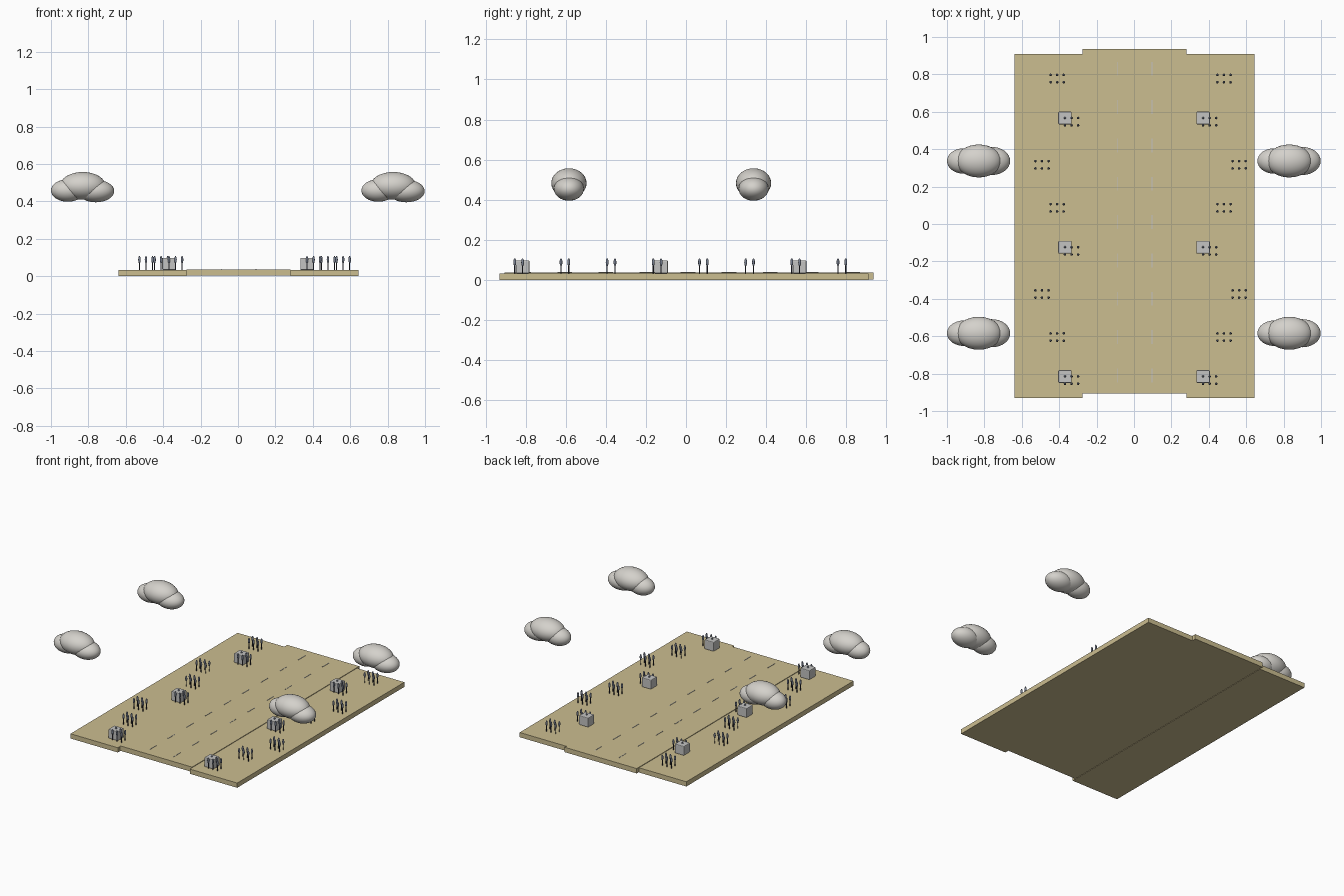
import bpy, bmesh
from mathutils import Matrix, Vector

if "Cube" in bpy.data.objects:
    bpy.data.objects.remove(bpy.data.objects["Cube"])


def material(name, rgb):
    m = bpy.data.materials.new(name)
    m.diffuse_color = (*rgb, 1)
    m.use_nodes = True
    m.node_tree.nodes["Principled BSDF"].inputs["Base Color"].default_value = m.diffuse_color
    return m


SAND = material("sand", (0.60, 0.51, 0.28))
CLOUD = material("cloud_white", (0.66, 0.64, 0.60))
STONE = material("stone_grey", (0.55, 0.55, 0.54))
DASH = material("dash_grey", (0.55, 0.55, 0.54))
STEM = material("dark_stem", (0.04, 0.04, 0.055))
HEAD = material("blue_grey", (0.20, 0.23, 0.30))


def add_box(bm, lo, hi):
    lo, hi = Vector(lo), Vector(hi)
    size = hi - lo
    mat = Matrix.Translation((lo + hi) / 2) @ Matrix.Diagonal((*size, 1))
    bmesh.ops.create_cube(bm, size=1, matrix=mat)


def add_ball(bm, centre, radii, segs, rings, index=0):
    mat = Matrix.Translation(centre) @ Matrix.Diagonal((*radii, 1))
    ret = bmesh.ops.create_uvsphere(bm, u_segments=segs, v_segments=rings, radius=1, matrix=mat)
    for f in {f for v in ret["verts"] for f in v.link_faces}:
        f.material_index = index
        f.smooth = True


def finish(bm, name, *mats):
    me = bpy.data.meshes.new(name)
    bm.to_mesh(me)
    bm.free()
    for m in mats:
        me.materials.append(m)
    ob = bpy.data.objects.new(name, me)
    bpy.context.collection.objects.link(ob)
    return ob


# ground: two verges and the slightly raised road strip between them
for name, lo, hi in (
    ("left_verge", (-0.64, -0.93, 0), (-0.275, 0.91, 0.033)),
    ("right_verge", (0.28, -0.93, 0), (0.645, 0.91, 0.033)),
    ("road", (-0.275, -0.905, 0.003), (0.28, 0.935, 0.037)),
):
    bm = bmesh.new()
    add_box(bm, lo, hi)
    finish(bm, name, SAND)

# dashed lane lines
bm = bmesh.new()
for x in (-0.09, 0.096):
    for i in range(9):
        y = -0.81 + 0.205 * i
        add_box(bm, (x - 0.002, y - 0.037, 0.036), (x + 0.002, y + 0.037, 0.039))
finish(bm, "lane_dashes", DASH)

# rows of planted clumps, with a stone block at every third row
for side, label in ((-1, "left"), (1, "right")):
    for i in range(8):
        y = -0.815 + 0.2303 * i
        x = side * (0.369, 0.446, 0.527)[i % 3]
        bm = bmesh.new()
        for col in range(3):
            for row in range(2):
                px, py = x + 0.035 * col, y - 0.039 * row
                bmesh.ops.create_cone(
                    bm, cap_ends=True, segments=8, radius1=0.003, radius2=0.003, depth=0.04,
                    matrix=Matrix.Translation((px, py, 0.052)))
                add_ball(bm, (px, py, 0.088), (0.007, 0.007, 0.02), 10, 8, 1)
        finish(bm, f"{label}_plants_{i}", STEM, HEAD)
        if i % 3 == 0:
            bm = bmesh.new()
            add_box(bm, (x - 0.036, y - 0.034, 0.033), (x + 0.036, y + 0.034, 0.098))
            block = finish(bm, f"{label}_block_{i}", STONE)
            bevel = block.modifiers.new("bevel", "BEVEL")
            bevel.width, bevel.segments = 0.005, 2

# clouds: a main puff with two lower side lobes
for x in (-0.83, 0.83):
    for y in (0.337, -0.584):
        bm = bmesh.new()
        add_ball(bm, (x, y, 0.483), (0.122, 0.088, 0.074), 32, 16)
        add_ball(bm, (x - 0.08, y, 0.458), (0.09, 0.068, 0.06), 32, 16)
        add_ball(bm, (x + 0.07, y, 0.455), (0.098, 0.075, 0.06), 32, 16)
        finish(bm, "cloud", CLOUD)
